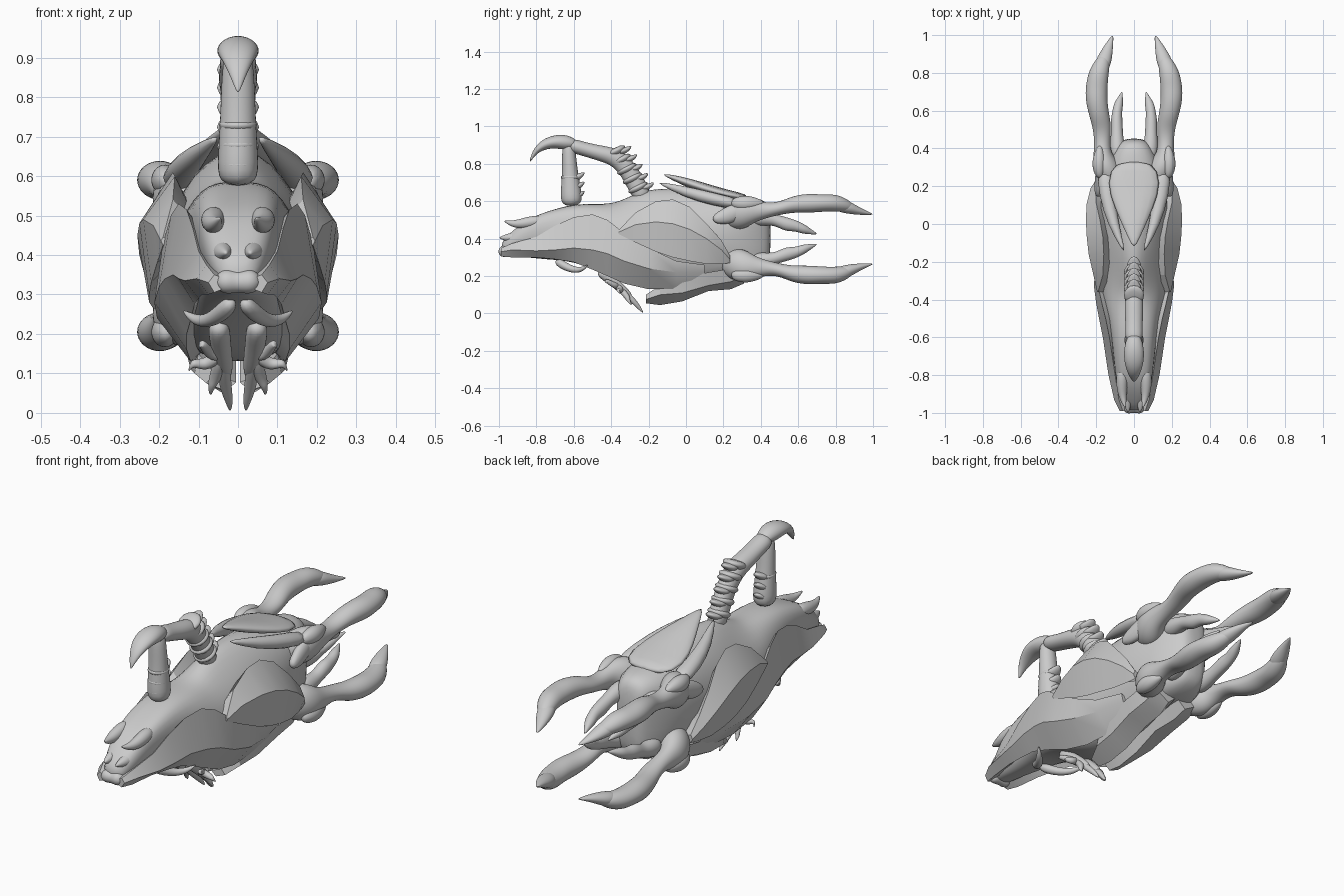
import bpy, bmesh, math
from mathutils import Vector

mat = bpy.data.materials.new("bone_grey")
mat.diffuse_color = (0.6, 0.6, 0.6, 1)


def loft(name, rings, mirror=False, subsurf=0, angle=30):
    """Skin a list of equal-length point rings and cap both ends."""
    bm = bmesh.new()
    vr = [[bm.verts.new(p) for p in r] for r in rings]
    n = len(vr[0])
    for a, b in zip(vr, vr[1:]):
        for i in range(n):
            bm.faces.new((a[i], a[(i + 1) % n], b[(i + 1) % n], b[i]))
    bm.faces.new(vr[0])
    bm.faces.new(vr[-1])
    bmesh.ops.recalc_face_normals(bm, faces=bm.faces)
    me = bpy.data.meshes.new(name)
    bm.to_mesh(me)
    bm.free()
    me.materials.append(mat)
    ob = bpy.data.objects.new(name, me)
    bpy.context.collection.objects.link(ob)
    if mirror:
        ob.modifiers.new("mirror", 'MIRROR').use_mirror_merge = False
    if subsurf:
        s = ob.modifiers.new("smooth", 'SUBSURF')
        s.levels = s.render_levels = subsurf
        me.polygons.foreach_set("use_smooth", [True] * len(me.polygons))
    else:
        bpy.ops.object.select_all(action='DESELECT')
        ob.select_set(True)
        bpy.context.view_layer.objects.active = ob
        bpy.ops.object.shade_smooth_by_angle(angle=math.radians(angle))
    return ob


def tube(name, pts, mirror=False, sides=8, subsurf=2):
    """Sweep ellipses along a path; each point is x, y, z, side radius, up radius."""
    c = [Vector(p[:3]) for p in pts]
    d = c[-1] - c[0]
    ref = Vector((0, 0, 1)) if abs(d.normalized().x) > 0.75 else Vector((1, 0, 0))
    rings = []
    for i, p in enumerate(pts):
        t = (c[min(i + 1, len(c) - 1)] - c[max(i - 1, 0)]).normalized()
        s = (ref - t * ref.dot(t)).normalized()
        u = s.cross(t)
        ra, rb = p[3] * 1.1, p[-1] * 1.1
        rings.append([c[i] + s * ra * math.cos(k * math.tau / sides)
                      + u * rb * math.sin(k * math.tau / sides) for k in range(sides)])
    return loft(name, rings, mirror, subsurf)


def shell(name, rows, depth=0.07):
    """Ridged plate; each row is y, upper x z, ridge x z, lower x z."""
    rings = []
    for y, xu, zu, xr, zr, xl, zl in rows:
        inner = (max(min(xu, xl) - depth, 0.005), y, (zu + zl) / 2)
        rings.append([(xu, y, zu), (xr, y, zr), (xl, y, zl), inner])
    return loft(name, rings, True)


# Main hull: y, top z, shoulder x z, flank x z, belly x z
hull = [(-.99, .385, .03, .38, .045, .35, .03, .315),
        (-.93, .44, .06, .44, .08, .38, .05, .31),
        (-.85, .50, .085, .51, .10, .41, .05, .30),
        (-.75, .54, .10, .55, .11, .43, .07, .29),
        (-.60, .59, .105, .585, .13, .45, .11, .28),
        (-.45, .585, .10, .58, .17, .45, .14, .22),
        (-.36, .60, .08, .58, .20, .43, .145, .18),
        (-.25, .67, .06, .62, .22, .42, .14, .14),
        (-.12, .69, .09, .63, .23, .42, .13, .13),
        (.05, .685, .11, .63, .22, .42, .11, .13),
        (.20, .65, .14, .60, .19, .42, .13, .19),
        (.32, .635, .14, .60, .14, .42, .13, .19),
        (.41, .625, .10, .59, .09, .42, .09, .22),
        (.455, .58, .06, .55, .05, .42, .05, .27)]
rings = []
for y, zt, xs, zs, xm, zm, xb, zb in hull:
    half = [(xs, zs), (xm, zm), (xb, zb)]
    rings.append([(0, y, zt)] + [(x, y, z) for x, z in half] + [(0, y, zb)]
                 + [(-x, y, z) for x, z in reversed(half)])
loft("hull", rings, subsurf=2)

# Large cheek plates running from the snout to the belly
shell("cheek_plate", [
    (-.99, .06, .35, .075, .33, .06, .305),
    (-.93, .08, .375, .105, .34, .075, .30),
    (-.80, .10, .41, .135, .335, .09, .30),
    (-.70, .115, .47, .15, .34, .10, .29),
    (-.60, .13, .515, .165, .35, .11, .275),
    (-.50, .15, .53, .185, .34, .12, .235),
    (-.42, .17, .50, .20, .32, .13, .20),
    (-.33, .19, .43, .212, .28, .13, .16),
    (-.20, .20, .35, .205, .24, .12, .13),
    (-.05, .19, .28, .18, .22, .11, .13),
    (.10, .16, .26, .15, .22, .10, .14)])

# Flank plates with a sharp outer ridge
shell("flank_plate", [
    (-.36, .19, .445, .195, .435, .19, .425),
    (-.27, .165, .54, .215, .475, .205, .38),
    (-.16, .16, .60, .24, .49, .22, .33),
    (-.07, .165, .61, .25, .48, .225, .30),
    (.02, .18, .57, .255, .45, .225, .28),
    (.11, .20, .48, .25, .40, .215, .265),
    (.19, .205, .39, .23, .34, .20, .265),
    (.235, .19, .31, .20, .29, .19, .27)])

# Keel plates under the belly
shell("keel_plate", [
    (-.215, .06, .10, .08, .075, .03, .055),
    (-.14, .10, .15, .11, .10, .03, .045),
    (-.02, .14, .19, .12, .11, .03, .065),
    (.12, .15, .22, .13, .15, .03, .12),
    (.24, .15, .24, .13, .17, .04, .13),
    (.31, .13, .24, .12, .20, .05, .16)], 0.05)

# Swept back blades hugging the hull
tube("crest_blade", [(0, .34, .615, .10, .02), (0, .22, .635, .15, .025),
                     (0, .08, .675, .10, .028), (0, -.02, .71, .055, .022),
                     (0, -.125, .745, .006, .005)], subsurf=1)
tube("side_blade", [(.15, .30, .58, .05, .03), (.145, .15, .61, .04, .035),
                    (.11, 0, .65, .03, .03), (.05, -.15, .70, .005, .005)], True, subsurf=1)
tube("root_ridge", [(.19, .14, .50, .02, .02), (.18, .22, .52, .03, .05),
                    (.17, .30, .56, .03, .04), (.16, .38, .57, .02, .02)], True)

# Four rear arms: knotted limb plus claw; the lower set flips the upper profile
arm = [(.09, .20, .52, .05, .06), (.13, .27, .53, .075, .09), (.16, .33, .55, .064, .08),
       (.168, .38, .55, .045, .055), (.168, .45, .553, .042, .036), (.17, .52, .567, .05, .035),
       (.185, .58, .585, .052, .045), (.20, .66, .59, .058, .052), (.198, .73, .59, .058, .045),
       (.187, .80, .592, .053, .047), (.165, .86, .575, .04, .034), (.15, .90, .56, .015, .012)]
nail = [(.18, .80, .582, .03, .03), (.165, .85, .572, .043, .036), (.147, .90, .555, .034, .026),
        (.13, .95, .54, .02, .014), (.112, 1.0, .53, .004, .003)]
claw = [(.08, .34, .52, .045, .05), (.09, .42, .51, .04, .042), (.09, .48, .50, .03, .028),
        (.092, .54, .475, .033, .038), (.09, .59, .468, .025, .028), (.083, .63, .45, .026, .025),
        (.073, .665, .437, .014, .014), (.063, .70, .425, .003, .003)]
for name, pts in (("rear_arm", arm), ("rear_nail", nail), ("inner_claw", claw)):
    tube("upper_" + name, pts, True)
    tube("lower_" + name, [(x, y, .795 - z, a, b) for x, y, z, a, b in pts], True)
for name, z in (("upper_knuckle", .59), ("lower_knuckle", .205)):
    tube(name, [(.18, .24, z, .015, .02), (.185, .29, z, .036, .04), (.185, .35, z, .036, .04),
                (.18, .42, z, .01, .01)], True)

# Arched tail: rear column, hooked sting and front strut
tube("tail_arch", [(0, -.22, .60, .045, .05), (0, -.265, .69, .042, .05),
                   (0, -.31, .77, .042, .05), (0, -.37, .835, .047, .05),
                   (0, -.45, .855, .05, .042), (0, -.55, .88, .044, .036),
                   (0, -.63, .905, .05, .04)])
tube("tail_sting", [(0, -.58, .905, .03, .02), (0, -.64, .915, .05, .042),
                    (0, -.70, .92, .055, .036), (0, -.76, .905, .045, .028),
                    (0, -.81, .865, .024, .014), (0, -.835, .81, .003, .003)])
tube("tail_strut", [(0, -.63, .93, .035, .03), (0, -.625, .84, .042, .038),
                    (0, -.62, .75, .045, .042), (0, -.615, .66, .05, .055),
                    (0, -.61, .57, .055, .06)])


def collar(name, y, z, dy, dz, r):
    """Tilted vertebra collar with a raised rear spur."""
    tube(name, [(0, y - dy, z - dz, r * .7, r * .7), (0, y, z, r, r * 1.1),
                (0, y + dy * .4, z + dz * .4, r * 1.05, r * 1.1),
                (0, y + dy, z + dz, r * .7, r * .7)], subsurf=1)
    tube(name + "_spur", [(0, y, z, r * .85, .024), (0, y + r, z + .005, r * .7, .018),
                          (0, y + r * 1.6, z + .03, .012, .005)], subsurf=1)


for i, (y, z) in enumerate([(-.255, .67), (-.285, .72), (-.315, .77), (-.345, .82), (-.375, .865)]):
    collar(f"rear_collar_{i}", y, z, -.010, .020, .053)
for i in range(3):
    collar(f"front_collar_{i}", -.618, .625 + i * .05, 0, .020, .048)

# Snout details: nose pad, brow horns and lips
tube("nose_pad", [(-.055, -.965, .325, .02), (-.03, -.975, .335, .034), (0, -.97, .33, .025),
                  (.03, -.975, .335, .034), (.055, -.965, .325, .02)])
tube("brow_horn", [(.06, -.76, .50, .03), (.065, -.85, .485, .032),
                   (.06, -.92, .475, .02), (.045, -.975, .495, .003)], True)
tube("nose_horn", [(.03, -.84, .41, .04), (.04, -.93, .405, .03),
                   (.03, -1.0, .405, .004)], True)

# Tusks below the jaw
tube("tusk", [(.01, -.70, .285, .025), (.06, -.62, .235, .02), (.105, -.56, .23, .015),
              (.14, -.525, .26, .003)], True)

# Forelimbs with clawed fingers and a barb
tube("forelimb", [(.05, -.47, .23, .03), (.045, -.40, .18, .026),
                  (.035, -.33, .12, .024), (.03, -.29, .085, .012)], True)
tips = [(.02, -.23, .005), (.07, -.29, .045), (.125, -.35, .105), (.10, -.42, .16)]
for i, (x, y, z) in enumerate(tips):
    tube(f"finger_{i}", [(.04, -.37, .15, .018), ((x + .045) / 2, (y - .33) / 2, (z + .13) / 2, .016),
                         (x * .9 + .004, y - .02, z + .025, .01), (x, y, z, .003)], True)
